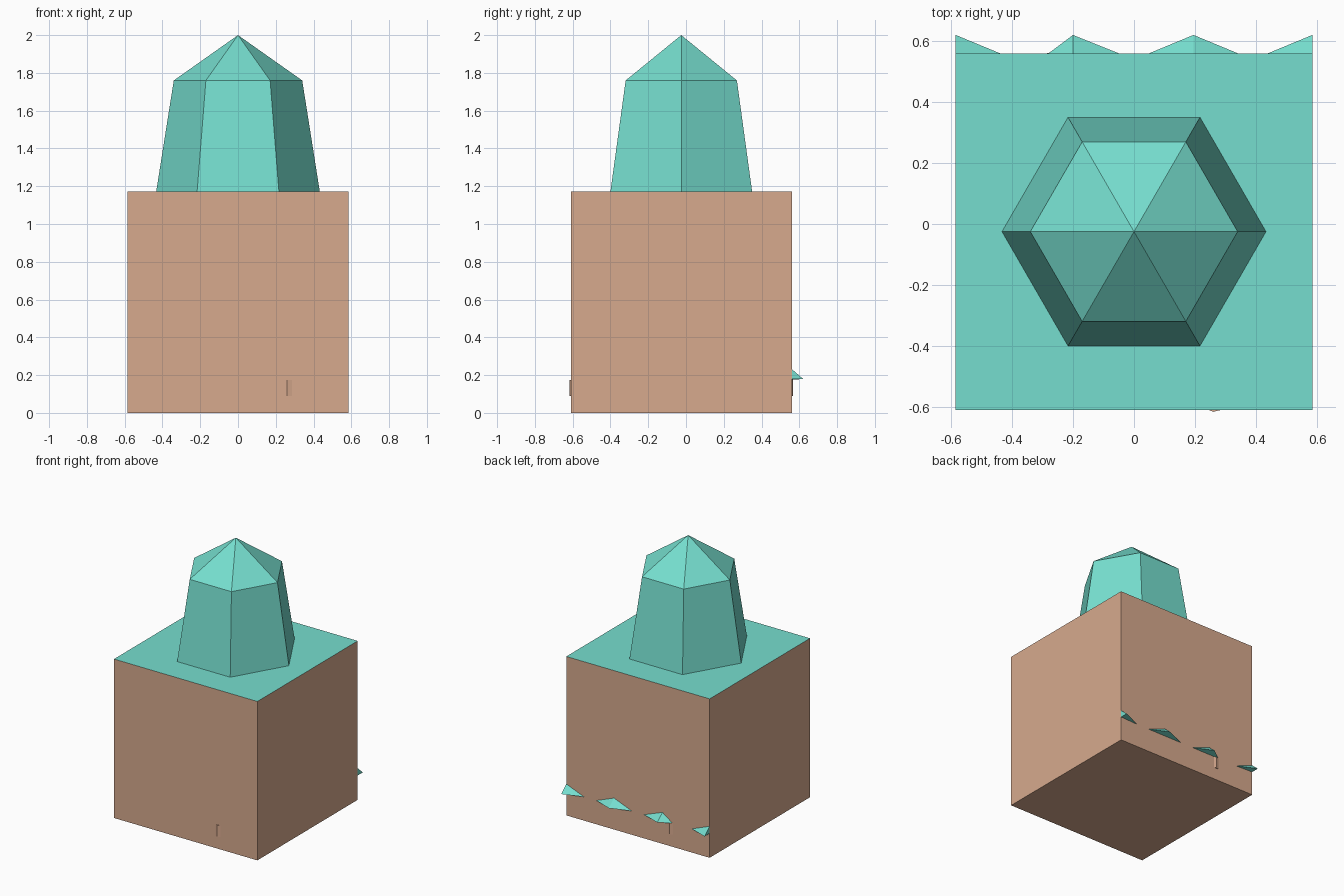
import bpy
import math

if "Cube" in bpy.data.objects:
    bpy.data.objects.remove(bpy.data.objects["Cube"])


def material(name, color):
    m = bpy.data.materials.new(name)
    m.diffuse_color = (*color, 1)
    m.use_nodes = True
    m.node_tree.nodes["Principled BSDF"].inputs["Base Color"].default_value = m.diffuse_color
    return m


teal = material("teal", (0.18, 0.73, 0.62))
tan = material("tan", (0.68, 0.40, 0.27))


def mesh_object(name, verts, faces, *mats):
    me = bpy.data.meshes.new(name)
    me.from_pydata(verts, [], faces)
    for m in mats:
        me.materials.append(m)
    ob = bpy.data.objects.new(name, me)
    bpy.context.collection.objects.link(ob)
    return ob


# Block: tan sides and underside, teal top
W, Y0, Y1, H = 0.585, -0.61, 0.56, 1.172
corners = [(-W, Y0), (W, Y0), (W, Y1), (-W, Y1)]
block = mesh_object(
    "block",
    [(x, y, z) for z in (0, H) for x, y in corners],
    [(3, 2, 1, 0), (4, 5, 6, 7)] + [(i, (i + 1) % 4, (i + 1) % 4 + 4, i + 4) for i in range(4)],
    tan, teal)
block.data.polygons[1].material_index = 1

# Hexagonal tapered crown with a pointed cap
CY = -0.025
verts = [(r * math.cos(i * math.pi / 3), CY + r * math.sin(i * math.pi / 3), z)
         for r, z in ((0.433, H), (0.34, 1.76)) for i in range(6)] + [(0, CY, 2)]
faces = []
for i in range(6):
    j = (i + 1) % 6
    faces += [(i, j, j + 6, i + 6), (i + 6, j + 6, 12)]
mesh_object("crown", verts, faces, teal)

# Row of leaf tips sticking out of the back: left, tip and right x of each
for n, (a, t, b) in enumerate([(-W, -W, -0.44), (-0.28, -0.20, -0.05),
                               (0.05, 0.195, 0.34), (0.44, W, W)]):
    left = (a, Y1, 0.175)
    right = (b, Y1, 0.175)
    top = (t, Y1, 0.232)
    tip = (t, 0.62, 0.18)
    if a == t:
        left = (a, Y1, 0.18)
    if b == t:
        right = (b, Y1, 0.18)
    mesh_object(f"leaf_tip_{n + 1}", [left, right, top, tip],
                [(0, 3, 2), (3, 1, 2), (0, 1, 3)], teal)

# Small trunk corners just breaking through the front and back
for name, s, face in (("front_trunk_edge", 1, Y0), ("back_trunk_edge", -1, Y1)):
    prof = [(0.245 * s, face), (0.26 * s, face - 0.006 * s), (0.285 * s, face)]
    mesh_object(name, [(x, y, z) for z in (0.09, 0.175) for x, y in prof],
                [(2, 1, 0), (3, 4, 5), (0, 1, 4, 3), (1, 2, 5, 4)], tan)
